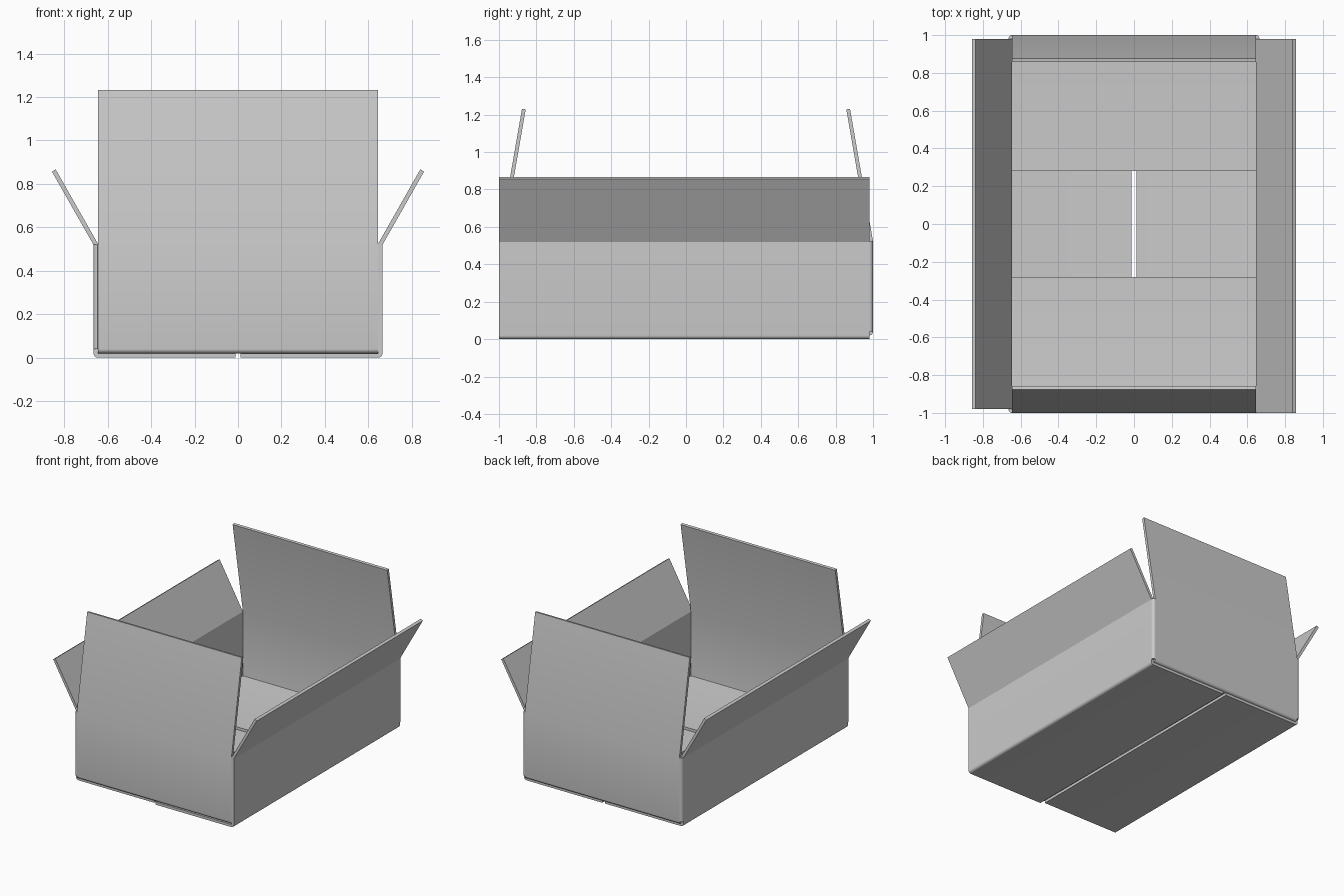
import bpy, bmesh
from math import sin, cos, pi
from mathutils import Vector

if "Cube" in bpy.data.objects:
    bpy.data.objects.remove(bpy.data.objects["Cube"])

T = 0.02                 # board thickness
R = 0.0105               # centre-line radius of the bends
CREASE = 0.522           # height where the upper flaps fold


def arc(cx, cy, a0, a1, n=6):
    return [(cx + R * cos(a0 + (a1 - a0) * i / n),
             cy + R * sin(a0 + (a1 - a0) * i / n)) for i in range(n + 1)]


def board(name, path, lo, hi, place):
    """Thicken a 2D centre line with mitred joints and extrude it from lo to hi."""
    p = [Vector(q) for q in path]
    left, right = [], []
    for i, q in enumerate(p):
        d0 = (p[i] - p[i - 1]).normalized() if i else (p[1] - p[0]).normalized()
        d1 = (p[i + 1] - p[i]).normalized() if i < len(p) - 1 else d0
        n0, n1 = Vector((-d0.y, d0.x)), Vector((-d1.y, d1.x))
        m = (n0 + n1).normalized()
        off = m * (T / 2 / m.dot(n0))
        left.append(q + off)
        right.append(q - off)
    bm = bmesh.new()
    rings = [[(bm.verts.new(place(a.x, a.y, h)), bm.verts.new(place(b.x, b.y, h)))
              for a, b in zip(left, right)] for h in (lo, hi)]
    A, B = rings
    for i in range(len(p) - 1):
        for r in rings:
            bm.faces.new((r[i][0], r[i + 1][0], r[i + 1][1], r[i][1]))
        for s in (0, 1):
            bm.faces.new((A[i][s], A[i + 1][s], B[i + 1][s], B[i][s]))
    for e in (0, -1):
        bm.faces.new((A[e][0], A[e][1], B[e][1], B[e][0]))
    bmesh.ops.recalc_face_normals(bm, faces=bm.faces)
    me = bpy.data.meshes.new(name)
    bm.to_mesh(me)
    bm.free()
    ob = bpy.data.objects.new(name, me)
    bpy.context.collection.objects.link(ob)
    bpy.context.view_layer.objects.active = ob
    ob.select_set(True)
    bpy.ops.object.shade_smooth_by_angle(angle=0.5)
    ob.select_set(False)


# Long sides: splayed upper flap, wall, bend and outer floor panel
side = [(0.848, 0.862), (0.655, CREASE)] + \
    arc(0.655 - R, 0.01 + R, 0, -pi / 2) + [(0.012, 0.01)]
for name, s, front in (("right_side", 1, -1.0), ("left_side", -1, -0.98)):
    board(name, side, front, 0.98, lambda u, v, h, s=s: (s * u, h, v))

# Short ends: tall flap leaning inward, wall, bend and inner floor panel
end = [(0.867, 1.23), (0.99, CREASE)] + \
    arc(0.99 - R, 0.03 + R, 0, -pi / 2) + [(0.28, 0.03)]
for name, s in (("back_end", 1), ("front_end", -1)):
    board(name, end, -0.645, 0.645, lambda u, v, h, s=s: (h, s * u, v))

# Rounded wall folds at three corners; the front right corner is an open seam
bend = arc(0.655 - R, 0.99 - R, 0, pi / 2)
for name, sx, sy in (("back_right_fold", 1, 1), ("back_left_fold", -1, 1),
                     ("front_left_fold", -1, -1)):
    board(name, bend, 0.04, CREASE,
          lambda u, v, h, sx=sx, sy=sy: (sx * u, sy * v, h))
